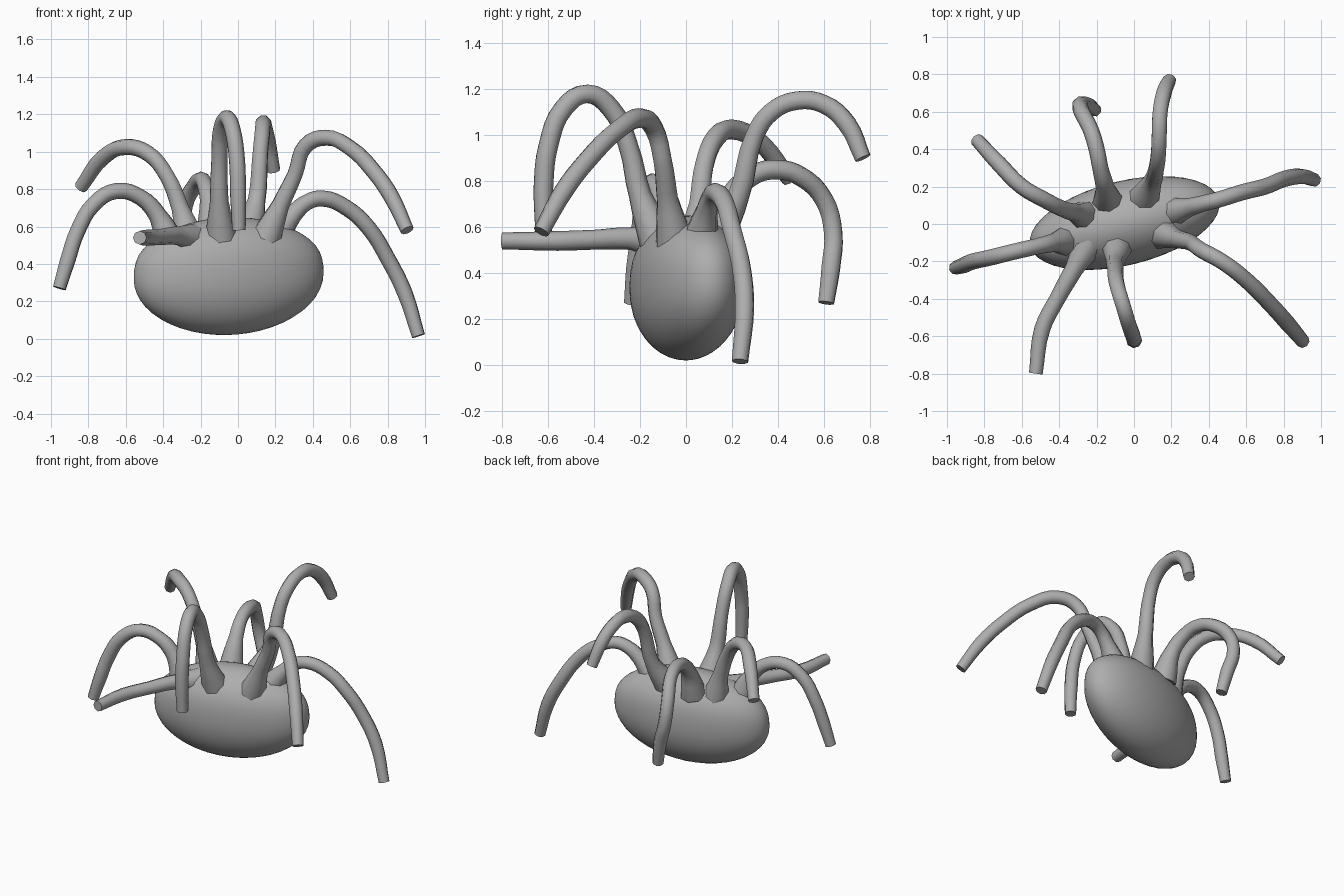
import bpy, math

grey = bpy.data.materials.new("plain grey")
grey.diffuse_color = (0.42, 0.42, 0.42, 1)

# Body: egg-shaped ellipsoid, fuller on top, turned slightly in plan
bpy.ops.mesh.primitive_ico_sphere_add(subdivisions=4, radius=1)
body = bpy.context.object
body.name = "body"
turn = math.radians(13.7)
for v in body.data.vertices:
    x, y, z = v.co
    fuller = 1 + 0.35 * max(z, 0) ** 2 * (1 - max(z, 0))
    x, y, z = x * 0.52 * fuller, y * 0.225 * fuller, z * 0.315
    v.co = (x * math.cos(turn) - y * math.sin(turn) - 0.05,
            x * math.sin(turn) + y * math.cos(turn) + 0.005,
            z + 0.335 + 0.03 * x)
body.data.materials.append(grey)
bpy.ops.object.shade_smooth()


def leg(name, points):
    """Eight-sided tube through the points, flared where it joins the body."""
    curve = bpy.data.curves.new(name, "CURVE")
    curve.dimensions = "3D"
    curve.bevel_depth = 0.043
    curve.bevel_resolution = 2
    curve.resolution_u = 4
    curve.use_fill_caps = True
    spline = curve.splines.new("BEZIER")
    spline.bezier_points.add(len(points) - 1)
    for i, (bp, co) in enumerate(zip(spline.bezier_points, points)):
        bp.co = co
        bp.handle_left_type = bp.handle_right_type = "AUTO"
        bp.radius = 2.0 if i == 0 else 1.15 if i == 1 else 1.0
    spline.bezier_points[-1].radius = 0.85
    curve.materials.append(grey)
    obj = bpy.data.objects.new(name, curve)
    bpy.context.collection.objects.link(obj)
    bpy.ops.object.select_all(action="DESELECT")
    obj.select_set(True)
    bpy.context.view_layer.objects.active = obj
    bpy.ops.object.convert(target="MESH")
    bpy.ops.object.shade_smooth_by_angle(angle=math.radians(50))


# Legs: each arches up from the body top and bends down to its tip
leg("back_right_leg", [(0.05, 0.13, 0.56), (0.1, 0.23, 0.74), (0.12, 0.3, 1.0),
                       (0.13, 0.37, 1.1), (0.135, 0.48, 1.15), (0.14, 0.6, 1.135),
                       (0.16, 0.7, 1.05), (0.19, 0.77, 0.9)])
leg("back_left_leg", [(-0.14, 0.12, 0.55), (-0.155, 0.2, 0.74), (-0.18, 0.3, 0.83),
                      (-0.2, 0.4, 0.85), (-0.23, 0.5, 0.82), (-0.28, 0.6, 0.72),
                      (-0.285, 0.64, 0.58), (-0.24, 0.63, 0.42), (-0.21, 0.61, 0.27)])
leg("upper_left_leg", [(-0.26, 0.04, 0.53), (-0.31, 0.06, 0.7), (-0.38, 0.08, 0.87),
                       (-0.48, 0.13, 0.99), (-0.6, 0.2, 1.025), (-0.72, 0.32, 0.97),
                       (-0.84, 0.45, 0.81)])
leg("lower_left_leg", [(-0.36, -0.09, 0.5), (-0.43, -0.1, 0.66), (-0.52, -0.12, 0.755),
                       (-0.65, -0.15, 0.79), (-0.77, -0.18, 0.72), (-0.86, -0.2, 0.57),
                       (-0.91, -0.22, 0.42), (-0.955, -0.235, 0.27)])
leg("straight_front_leg", [(-0.24, -0.1, 0.53), (-0.32, -0.24, 0.55), (-0.41, -0.4, 0.545),
                           (-0.49, -0.56, 0.54), (-0.525, -0.8, 0.54)])
leg("front_leg", [(-0.09, -0.12, 0.54), (-0.1, -0.2, 0.74), (-0.1, -0.25, 0.95),
                  (-0.09, -0.33, 1.12), (-0.06, -0.43, 1.18), (-0.03, -0.53, 1.12),
                  (-0.005, -0.6, 0.95), (0.0, -0.62, 0.78), (0.005, -0.62, 0.58)])
leg("upper_right_leg", [(0.15, -0.05, 0.54), (0.23, -0.08, 0.72), (0.305, -0.1, 0.88),
                        (0.36, -0.14, 1.03), (0.47, -0.2, 1.075), (0.6, -0.3, 1.02),
                        (0.73, -0.43, 0.89), (0.82, -0.53, 0.76), (0.905, -0.63, 0.58)])
leg("lower_right_leg", [(0.19, 0.06, 0.53), (0.3, 0.09, 0.67), (0.37, 0.11, 0.73),
                        (0.45, 0.13, 0.75), (0.58, 0.17, 0.7), (0.7, 0.2, 0.59),
                        (0.8, 0.24, 0.43), (0.89, 0.255, 0.25), (0.965, 0.235, 0.015)])
